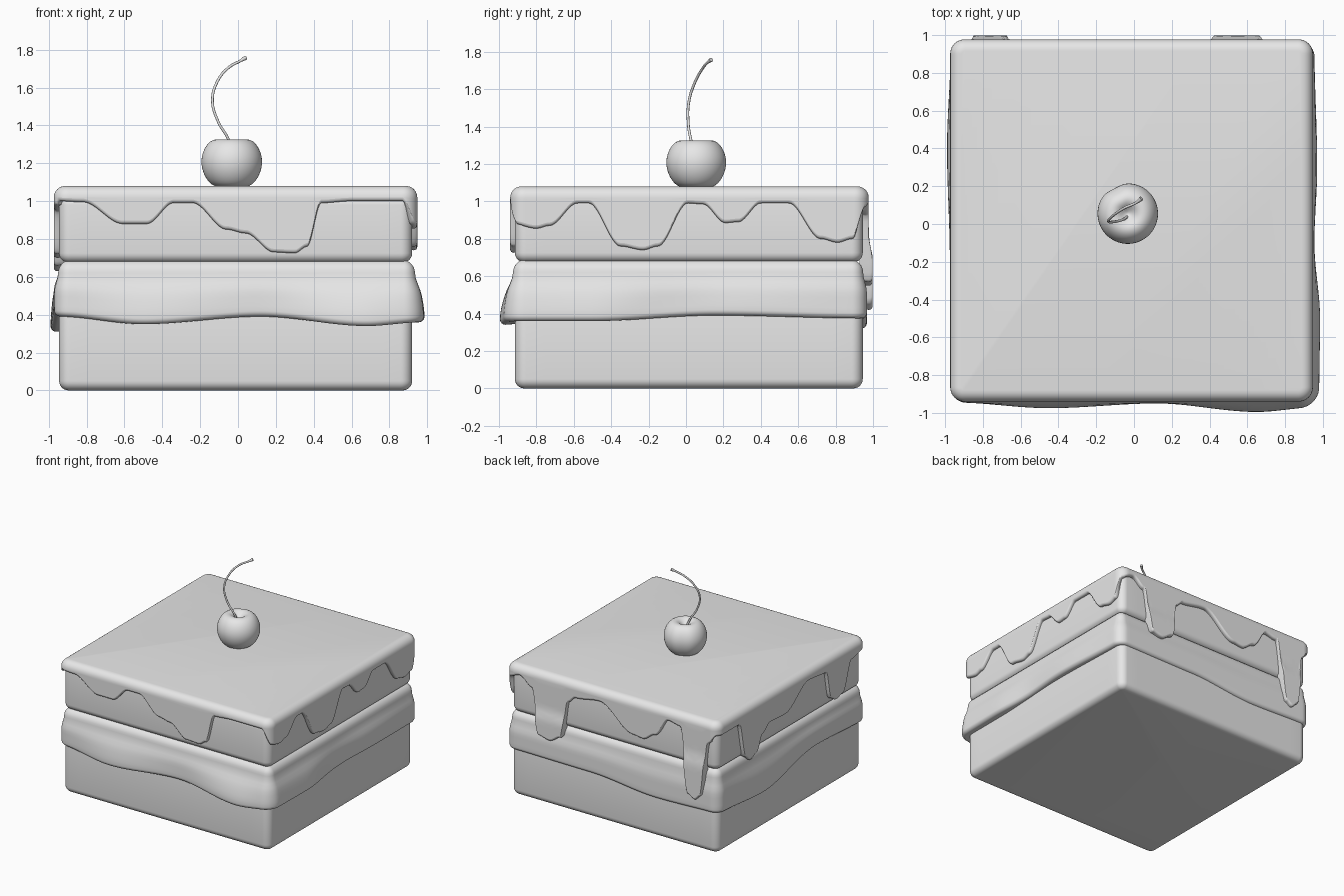
import bpy, bmesh, math
from mathutils import Vector

if "Cube" in bpy.data.objects:
    bpy.data.objects.remove(bpy.data.objects["Cube"], do_unlink=True)

# Single plain clay colour
clay = bpy.data.materials.new("clay grey")
clay.use_nodes = True
colour = (0.8, 0.8, 0.8, 1)
clay.diffuse_color = colour
clay.node_tree.nodes["Principled BSDF"].inputs["Base Color"].default_value = colour


def smooth(t):
    t = max(0, min(1, t))
    return t * t * (3 - 2 * t)


def ease(points, t):
    """Wave through level crests and troughs."""
    for (a, za), (b, zb) in zip(points, points[1:]):
        if t <= b:
            return za + (zb - za) * smooth((t - a) / (b - a))
    return points[-1][1]


def side_value(sides, p, n):
    """Pick the wave of the side that the outline point faces."""
    if abs(n.x) > abs(n.y):
        return ease(sides["right" if n.x < 0 else "left"], p.y)
    return ease(sides["front" if n.y < 0 else "back"], p.x)


def outline(x0, x1, y0, y1, r, step=0.012):
    """Rounded rectangle as (point, outward normal), counter-clockwise."""
    corners = [(x1 - r, y0 + r), (x1 - r, y1 - r), (x0 + r, y1 - r), (x0 + r, y0 + r)]
    pts = []
    for i, c in enumerate(corners):
        c = Vector((*c, 0))
        for k in range(11):
            a = math.radians(-90 + 90 * i + 9 * k)
            n = Vector((math.cos(a), math.sin(a), 0))
            pts.append((c + n * r, n))
        start, normal = pts[-1]
        end = Vector((*corners[(i + 1) % 4], 0)) + normal * r
        count = int((end - start).length / step)
        pts += [(start.lerp(end, k / count), normal) for k in range(1, count)]
    return pts


def finish(obj, angle=60):
    obj.data.materials.append(clay)
    bpy.ops.object.select_all(action="DESELECT")
    obj.select_set(True)
    bpy.context.view_layer.objects.active = obj
    bpy.ops.object.shade_smooth_by_angle(angle=math.radians(angle))
    return obj


def loft(name, columns, cap_end=True, angle=60):
    """Skin a closed loop of columns, each a list of points from top to bottom."""
    bm = bmesh.new()
    grid = [[bm.verts.new(p) for p in col] for col in columns]
    for i, a in enumerate(grid):
        b = grid[(i + 1) % len(grid)]
        for k in range(len(a) - 1):
            bm.faces.new((a[k], a[k + 1], b[k + 1], b[k]))
    bm.faces.new([c[0] for c in grid])
    if cap_end:
        bm.faces.new([c[-1] for c in reversed(grid)])
    mesh = bpy.data.meshes.new(name)
    bm.to_mesh(mesh)
    bm.free()
    obj = bpy.data.objects.new(name, mesh)
    bpy.context.collection.objects.link(obj)
    return finish(obj, angle)


def quarter(r, steps=6):
    """Rounded edge as (inset, drop) pairs, from flat to upright."""
    return [(r * (1 - math.sin(a)), r * (1 - math.cos(a)))
            for a in (math.pi / 2 * k / steps for k in range(steps + 1))]


# Sponge layers
for name, z0, z1 in (("lower_sponge", 0, 0.45), ("upper_sponge", 0.675, 1.03)):
    cols = []
    for p, n in outline(-0.945, 0.92, -0.915, 0.945, 0.06, 0.1):
        up = [p - n * i + Vector((0, 0, z1 - d)) for i, d in quarter(0.05)]
        down = [p - n * i + Vector((0, 0, z0 + d)) for i, d in reversed(quarter(0.05))]
        cols.append(up + down)
    loft(name, cols)

# Cream filling: lower hem and outward bulge both wander
hem = {
    "front": [(-0.95, 0.39), (-0.5, 0.35), (0.12, 0.39), (0.68, 0.34), (0.97, 0.36)],
    "left": [(-0.95, 0.36), (-0.5, 0.36), (0.15, 0.39), (0.95, 0.375)],
    "back": [(-0.95, 0.335), (-0.4, 0.32), (0.2, 0.37), (0.95, 0.375)],
    "right": [(-0.95, 0.39), (-0.3, 0.42), (0.4, 0.31), (0.95, 0.335)],
}
bulge = {
    "front": [(-0.95, 0), (-0.45, 0.03), (0.12, 0.005), (0.65, 0.05), (0.97, 0.025)],
    "left": [(-0.95, 0.025), (-0.5, 0.03), (-0.1, 0), (0.3, 0.015), (0.95, 0.0)],
    "back": [(-0.95, 0.0), (0.95, 0.0)],
    "right": [(-0.95, 0), (-0.2, 0.005), (0.4, 0.02), (0.95, 0.0)],
}
cols = []
for p, n in outline(-0.97, 0.955, -0.945, 0.967, 0.08, 0.03):
    low, out = side_value(hem, p, n), side_value(bulge, p, n)
    col = [p - n * (i + 0.02) + Vector((0, 0, 0.69 - d)) for i, d in quarter(0.07)]
    for k in range(1, 8):
        f = k / 8
        col.append(p + n * (out * smooth(f) - 0.02 * (1 - smooth(f * 2)))
                   + Vector((0, 0, 0.62 + (low + 0.03 - 0.62) * f)))
    col += [p + n * (out - i) + Vector((0, 0, low + d)) for i, d in reversed(quarter(0.03))]
    col.append(p - n * 0.1 + Vector((0, 0, low + 0.01)))
    cols.append(col)
loft("cream_filling", cols)

# Icing with drips; two long back drips run over the cream
drips = {
    "front": [(-0.95, 1), (-0.82, 0.995), (-0.61, 0.88), (-0.48, 0.88), (-0.34, 0.99),
              (-0.24, 0.99), (-0.06, 0.85), (0.04, 0.83), (0.19, 0.73), (0.3, 0.725),
              (0.365, 0.76), (0.44, 0.99), (0.6, 1), (0.87, 1), (0.94, 0.88)],
    "left": [(-0.93, 0.88), (-0.8, 0.855), (-0.73, 0.87), (-0.58, 0.99), (-0.52, 0.99),
             (-0.35, 0.76), (-0.23, 0.74), (-0.15, 0.76), (0.01, 0.99), (0.09, 0.985),
             (0.21, 0.885), (0.28, 0.89), (0.4, 0.99), (0.55, 0.99), (0.72, 0.8),
             (0.81, 0.78), (0.89, 0.8), (0.96, 0.96)],
    "back": [(-0.95, 0.97), (-0.88, 0.9), (-0.82, 0.46), (-0.77, 0.42), (-0.71, 0.45),
             (-0.63, 0.97), (-0.52, 0.99), (-0.4, 0.84), (-0.29, 0.78), (-0.2, 0.79),
             (0.1, 0.98), (0.32, 0.95), (0.385, 0.9), (0.44, 0.6), (0.54, 0.55), (0.64, 0.57),
             (0.71, 0.93), (0.82, 1), (0.95, 0.96)],
    "right": [(-0.92, 0.98), (-0.75, 0.95), (-0.64, 0.72), (-0.56, 0.7), (-0.48, 0.74),
              (-0.42, 0.97), (-0.2, 0.99), (0.1, 0.83), (0.3, 0.84), (0.4, 0.78),
              (0.47, 0.66), (0.55, 0.63), (0.62, 0.68), (0.7, 0.97), (0.95, 0.97)],
}
cols = []
for p, n in outline(-0.973, 0.947, -0.94, 0.977, 0.075, 0.008):
    low = side_value(drips, p, n)
    start, lip = 1.02, 0.018
    col = [p - n * i + Vector((0, 0, 1.08 - d)) for i, d in quarter(0.06)]
    for k in range(1, 13):
        z = start + (low + lip - start) * k / 12
        run = 0.02 * smooth((0.8 - z) / 0.1) * max(0, n.y)
        col.append(p + n * run + Vector((0, 0, z)))
    col += [p + n * (run - i) + Vector((0, 0, low + d)) for i, d in reversed(quarter(lip, 4))]
    col.append(p - n * 0.05 + Vector((0, 0, low + 0.004)))
    cols.append(col)
loft("icing", cols, cap_end=False)

# Cherry: turned profile with a shallow cleft
profile = [(0.004, 1.285), (0.025, 1.295), (0.05, 1.32), (0.08, 1.33), (0.115, 1.318),
           (0.145, 1.28), (0.16, 1.235), (0.162, 1.195), (0.152, 1.15), (0.13, 1.11),
           (0.105, 1.085), (0.08, 1.075), (0.01, 1.072)]
cols = []
for k in range(48):
    a = math.tau * k / 48
    cleft = 1 - 0.06 * math.exp(-((a - 2.05) / 0.3) ** 2)
    cols.append([Vector((-0.033 + r * cleft * math.cos(a), 0.055 + r * cleft * math.sin(a), z))
                 for r, z in profile])
cherry = loft("cherry", cols, angle=80)
sub = cherry.modifiers.new("Round", "SUBSURF")
sub.levels = sub.render_levels = 1

# Cherry stem
path = [(-0.035, 0.04, 1.28), (-0.055, 0.025, 1.335), (-0.105, 0.012, 1.42), (-0.135, 0.015, 1.53),
        (-0.11, 0.045, 1.63), (-0.05, 0.085, 1.705), (0.015, 0.115, 1.742), (0.04, 0.135, 1.757)]
curve = bpy.data.curves.new("cherry_stem", "CURVE")
curve.dimensions = "3D"
curve.bevel_depth = 0.008
curve.bevel_resolution = 3
curve.use_fill_caps = True
spline = curve.splines.new("BEZIER")
spline.bezier_points.add(len(path) - 1)
for i, (bp, co) in enumerate(zip(spline.bezier_points, path)):
    bp.co = co
    bp.handle_left_type = bp.handle_right_type = "AUTO"
    bp.radius = 1.5 if i == len(path) - 1 else 0.9
curve.materials.append(clay)
bpy.context.collection.objects.link(bpy.data.objects.new("cherry_stem", curve))
